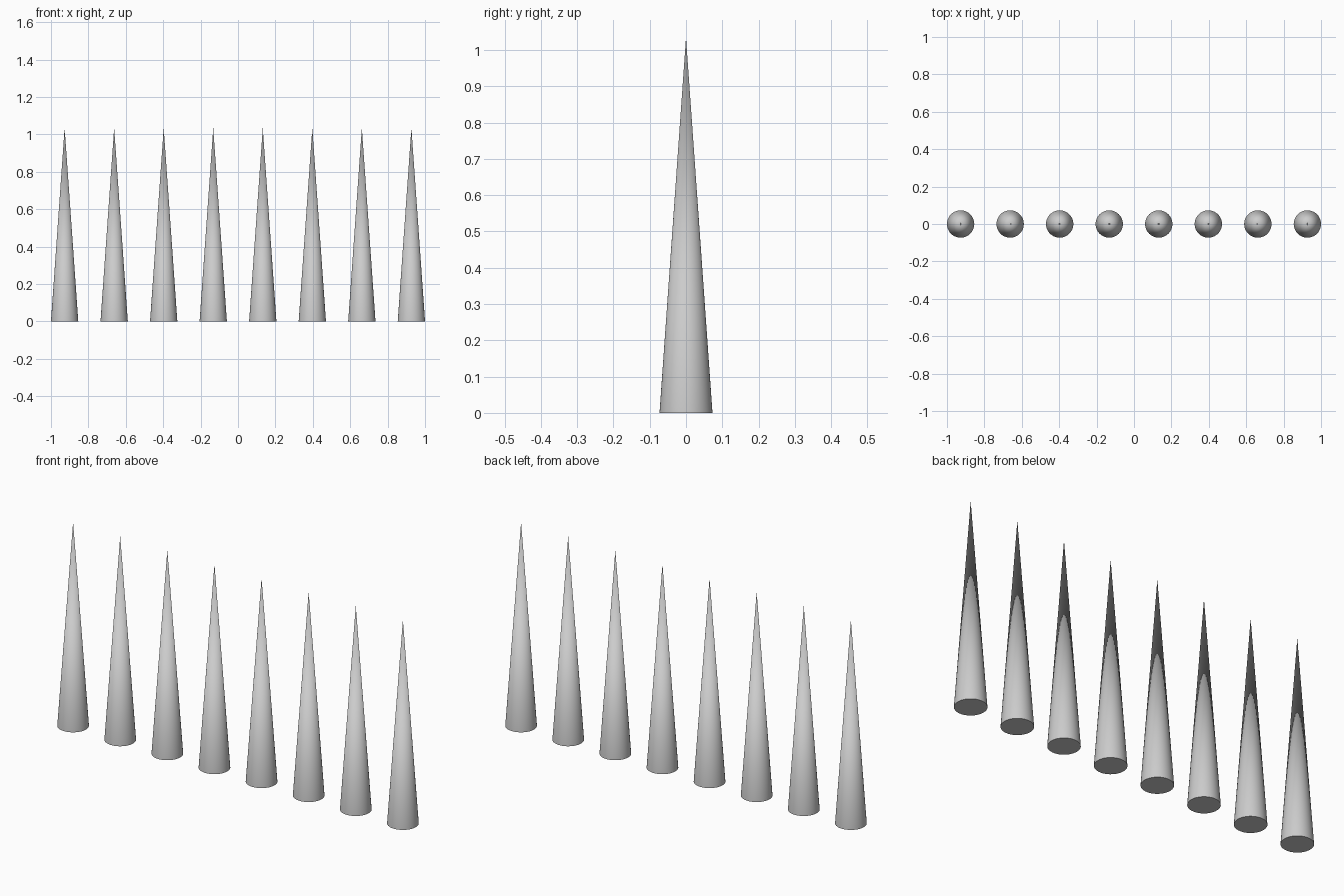
import bpy
import math

if "Cube" in bpy.data.objects:
    bpy.data.objects.remove(bpy.data.objects["Cube"])

COUNT = 8
RADIUS = 0.073
HEIGHT = 1.034
SPACING = 2 * (1 - RADIUS) / (COUNT - 1)

# Row of identical pointed spikes along x, closed at the base
for i in range(COUNT):
    x = (i - (COUNT - 1) / 2) * SPACING
    bpy.ops.mesh.primitive_cone_add(
        vertices=48, radius1=RADIUS, radius2=0, depth=HEIGHT,
        end_fill_type='NGON', location=(x, 0, HEIGHT / 2))
    spike = bpy.context.object
    spike.name = f"spike_{i + 1}"
    bpy.ops.object.shade_smooth_by_angle(angle=math.radians(30))
